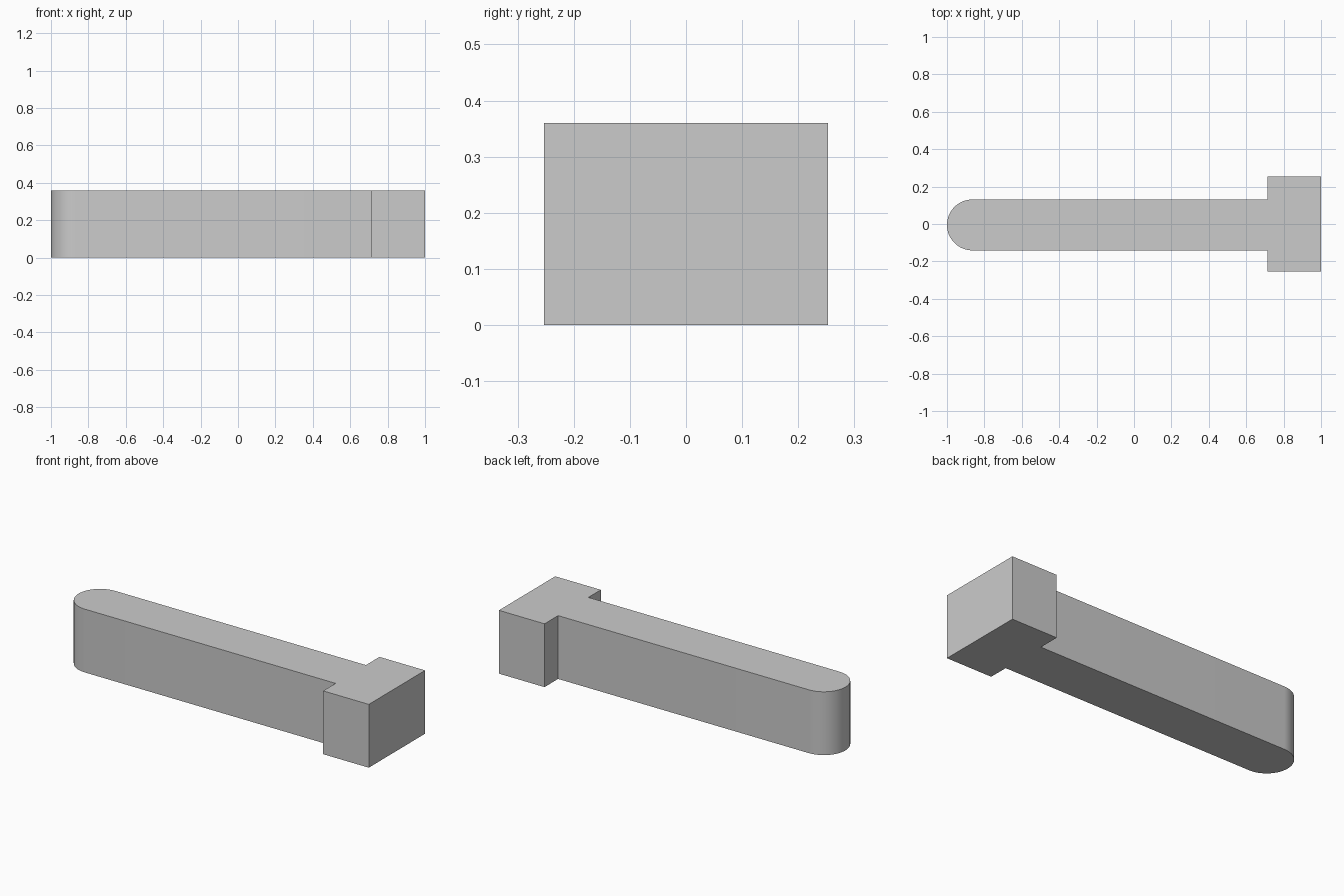
import bpy, bmesh, math

if "Cube" in bpy.data.objects:
    bpy.data.objects.remove(bpy.data.objects["Cube"], do_unlink=True)

HEIGHT = 0.36
HEAD_X, HEAD_Y = 0.713, 0.253      # inner face and half width of the head
RADIUS, SHAFT_Y = 0.136, -0.005    # half width and centre line of the shaft
SEGMENTS = 32

# Plain grey material
grey = bpy.data.materials.new("plain grey")
grey.use_nodes = True
color = (0.6, 0.6, 0.6, 1)
grey.diffuse_color = color
grey.node_tree.nodes["Principled BSDF"].inputs["Base Color"].default_value = color

# Outline: rectangular head, then the shaft with its rounded end
head = [(HEAD_X, -HEAD_Y), (1, -HEAD_Y), (1, HEAD_Y), (HEAD_X, HEAD_Y)]
round_end = []
for i in range(SEGMENTS + 1):
    a = math.pi / 2 + math.pi * i / SEGMENTS
    round_end.append((RADIUS - 1 + RADIUS * math.cos(a), SHAFT_Y + RADIUS * math.sin(a)))
outline = (head + [(HEAD_X, SHAFT_Y + RADIUS)] + round_end
           + [(HEAD_X, SHAFT_Y - RADIUS)])

# Extrude the outline into one solid
bm = bmesh.new()
base = bm.faces.new([bm.verts.new((x, y, 0)) for x, y in outline])
top = bmesh.ops.extrude_face_region(bm, geom=[base], use_keep_orig=True)["geom"]
bmesh.ops.translate(bm, vec=(0, 0, HEIGHT),
                    verts=[v for v in top if isinstance(v, bmesh.types.BMVert)])
bmesh.ops.recalc_face_normals(bm, faces=bm.faces)
mesh = bpy.data.meshes.new("headed_pin")
bm.to_mesh(mesh)
bm.free()
mesh.materials.append(grey)
pin = bpy.data.objects.new("headed_pin", mesh)
bpy.context.collection.objects.link(pin)

# Smooth the rounded end, keep the corners sharp
bpy.ops.object.select_all(action="DESELECT")
pin.select_set(True)
bpy.context.view_layer.objects.active = pin
bpy.ops.object.shade_smooth_by_angle(angle=math.radians(30))
